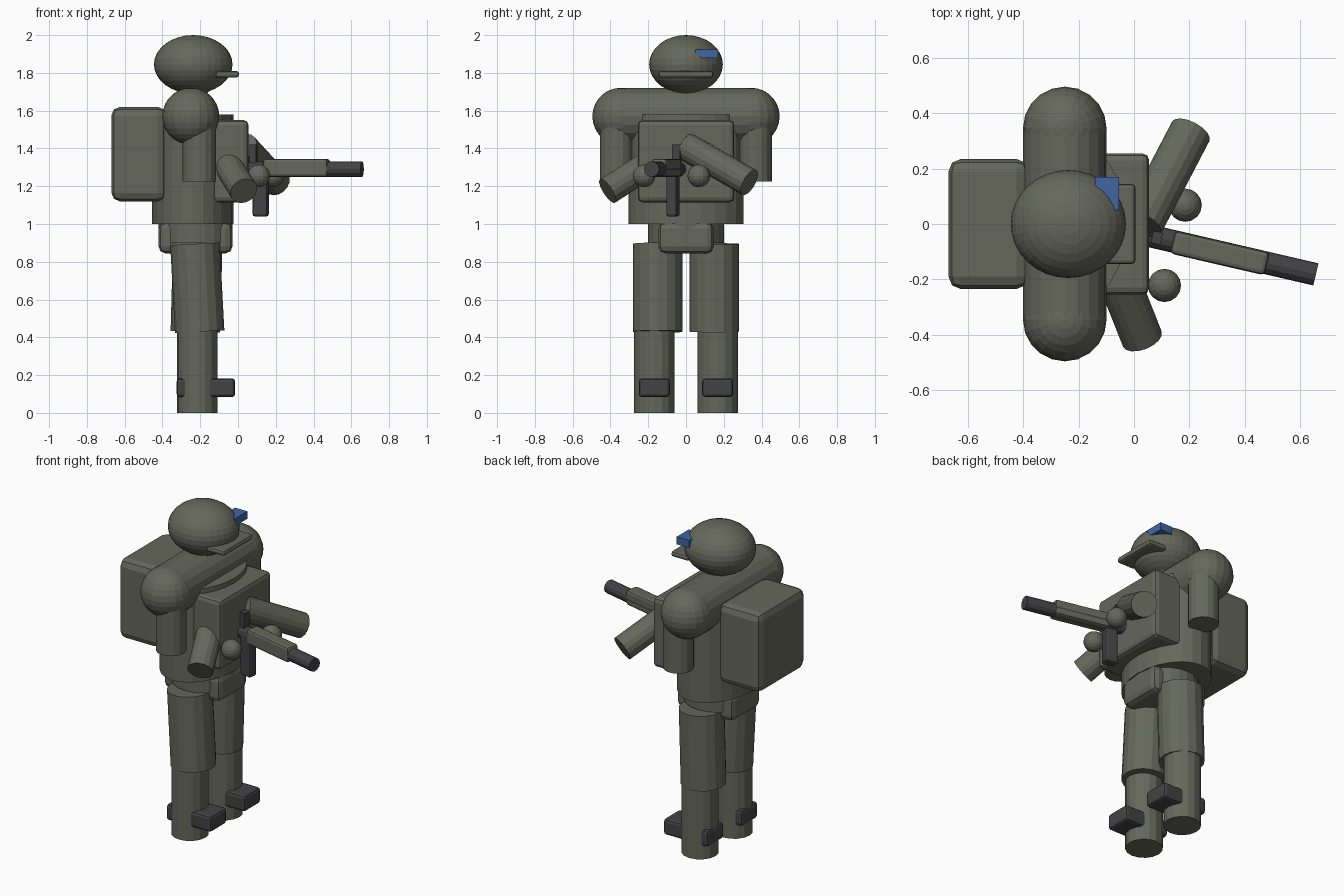
import bpy, math
from mathutils import Vector

if "Cube" in bpy.data.objects:
    bpy.data.objects.remove(bpy.data.objects["Cube"])


def material(name, rgb):
    m = bpy.data.materials.new(name)
    m.diffuse_color = (*rgb, 1)
    m.use_nodes = True
    m.node_tree.nodes["Principled BSDF"].inputs["Base Color"].default_value = m.diffuse_color
    return m


OLIVE = material("olive_drab", (0.13, 0.137, 0.105))
DARK = material("dark_gunmetal", (0.055, 0.055, 0.06))
BLUE = material("badge_blue", (0.05, 0.13, 0.36))


def finish(name, mat):
    o = bpy.context.object
    o.name = name
    o.data.materials.append(mat)
    return o


def ball(name, c, r, seg=20, rings=12, mat=OLIVE):
    bpy.ops.mesh.primitive_uv_sphere_add(segments=seg, ring_count=rings, location=c)
    o = finish(name, mat)
    o.scale = r if isinstance(r, tuple) else (r, r, r)
    return o


def rod(name, a, b, r, seg=16, mat=OLIVE):
    """Cylinder running from point a to point b."""
    a, b = Vector(a), Vector(b)
    bpy.ops.mesh.primitive_cylinder_add(vertices=seg, radius=r, depth=(b - a).length, location=(a + b) / 2)
    o = finish(name, mat)
    o.rotation_euler = (b - a).to_track_quat('Z', 'Y').to_euler()
    return o


def box(name, lo, hi, bevel=0.0, mat=OLIVE, yaw=0.0):
    """Box between two corners, turned about its own centre."""
    lo, hi = Vector(lo), Vector(hi)
    bpy.ops.mesh.primitive_cube_add(size=1, location=(lo + hi) / 2)
    o = finish(name, mat)
    for v in o.data.vertices:
        v.co *= hi - lo
    o.rotation_euler.z = yaw
    if bevel:
        m = o.modifiers.new("bevel", 'BEVEL')
        m.width, m.segments = bevel, 2
    return o


# Head and helmet
ball("head", (-0.237, 0, 1.80), 0.13)
rod("neck", (-0.237, 0, 1.55), (-0.237, 0, 1.75), 0.075)
ball("helmet", (-0.237, 0, 1.845), (0.208, 0.195, 0.155), 32, 16)
box("helmet_brim", (-0.12, -0.145, 1.775), (0.005, 0.145, 1.81), 0.014)
box("helmet_badge", (-0.14, 0.05, 1.878), (-0.055, 0.17, 1.925), mat=BLUE)

# Torso and pelvis
torso = rod("torso", (-0.24, 0, 1.0), (-0.24, 0, 1.58), 1, 24)
torso.scale = (0.215, 0.305, 1)
rod("shoulder_bar", (-0.25, -0.345, 1.57), (-0.25, 0.345, 1.57), 0.15, 20)
hips = rod("hips", (-0.225, 0, 0.9), (-0.225, 0, 1.02), 1, 24)
hips.scale = (0.195, 0.2, 1)
box("pelvis", (-0.42, -0.145, 0.845), (-0.03, 0.145, 1.01), 0.035)

# Gear
box("backpack", (-0.67, -0.235, 1.12), (-0.38, 0.235, 1.62), 0.045)
box("chest_rig", (-0.2, -0.255, 1.115), (0.055, 0.255, 1.55), 0.025)

# Shoulders, upper arms, legs and boots on both sides
for s, side in ((-1, "right"), (1, "left")):
    ball(side + "_shoulder", (-0.25, s * 0.345, 1.57), 0.151, 20, 14)
    rod(side + "_upper_arm", (-0.205, s * 0.367, 1.225), (-0.205, s * 0.367, 1.55), 0.088)
    top, knee = (-0.228, -0.203) if s < 0 else (-0.213, -0.226)
    rod(side + "_thigh", (top, s * 0.15, 0.895), (knee, s * 0.15, 0.43), 0.131)
    rod(side + "_shin", (-0.215, s * 0.168, 0), (-0.215, s * 0.168, 0.5), 0.107)
    box(side + "_boot", (-0.325, s * 0.168 - 0.082, 0.083), (-0.015, s * 0.168 + 0.082, 0.183), 0.018, DARK)

# Forearms and hands
rod("right_forearm", (0.03, -0.415, 1.175), (-0.065, -0.175, 1.33), 0.075)
rod("left_forearm", (0.205, 0.335, 1.22), (0.03, 0.0, 1.41), 0.076)
ball("right_hand", (0.11, -0.222, 1.255), 0.06, 16, 10)
ball("left_hand", (0.185, 0.068, 1.255), 0.06, 16, 10)

# Rifle
YAW = math.radians(-13)
rod("rifle_barrel", (0.045, -0.04, 1.29), (0.657, -0.182, 1.29), 0.041, 12, DARK)
box("rifle_body", (0.135, -0.147, 1.25), (0.485, -0.062, 1.345), 0.015, OLIVE, YAW)
box("rifle_magazine", (0.08, -0.098, 1.04), (0.16, -0.04, 1.3), 0.012, DARK, YAW)
box("rifle_sight", (0.065, -0.072, 1.3), (0.1, -0.028, 1.42), 0, DARK, YAW)
